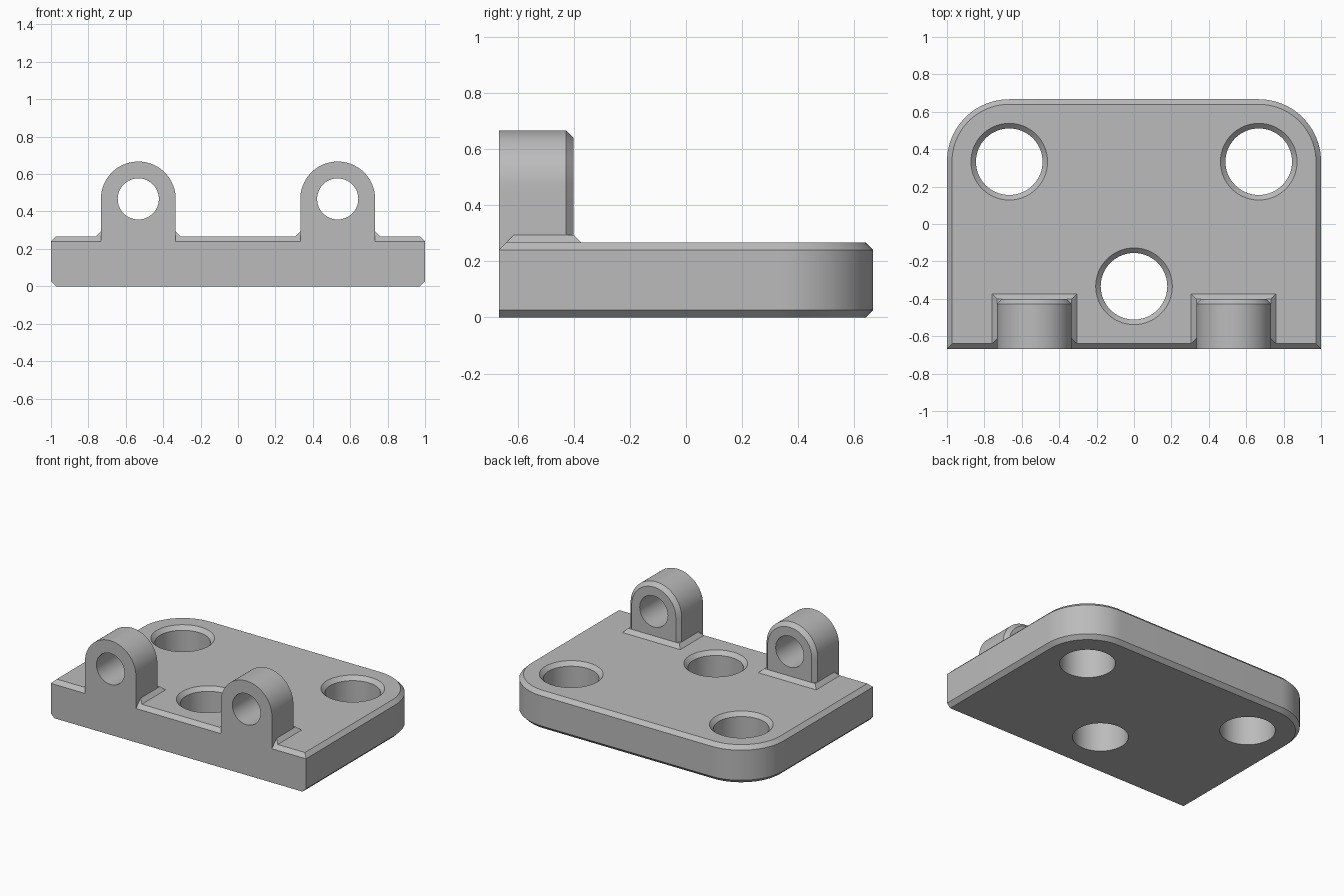
import bpy, bmesh
from math import sin, cos, pi, radians
from mathutils import Vector

cube = bpy.data.objects.get("Cube")
if cube:
    bpy.data.objects.remove(cube)

HALF_X, HALF_Y, HEIGHT = 1.0, 0.667, 0.267
CHAMFER = 0.027
CORNER = 0.333                      # rounded back corners
HOLE_R, HOLES = 0.178, [(-0.667, 0.333), (0.667, 0.333), (0, -0.333)]
LUG_X, LUG_R, LUG_Z, LUG_BACK = 0.533, 0.2, 0.467, -0.4
PIN_R = 0.11

grey = bpy.data.materials.new("plain grey")
grey.use_nodes = True
grey.diffuse_color = (0.5, 0.5, 0.5, 1)
grey.node_tree.nodes["Principled BSDF"].inputs["Base Color"].default_value = grey.diffuse_color


def arc(cx, cy, r, start, end, steps):
    angles = [radians(start + (end - start) * i / steps) for i in range(steps + 1)]
    return [(cx + r * cos(a), cy + r * sin(a)) for a in angles]


def loft(name, rings):
    """Closed solid through matching rings of points."""
    bm = bmesh.new()
    loops = [[bm.verts.new(p) for p in ring] for ring in rings]
    for a, b in zip(loops, loops[1:]):
        for i in range(len(a)):
            j = (i + 1) % len(a)
            bm.faces.new((a[i], a[j], b[j], b[i]))
    bm.faces.new(loops[0])
    bm.faces.new(loops[-1])
    bmesh.ops.recalc_face_normals(bm, faces=bm.faces)
    mesh = bpy.data.meshes.new(name)
    bm.to_mesh(mesh)
    bm.free()
    mesh.materials.append(grey)
    obj = bpy.data.objects.new(name, mesh)
    bpy.context.collection.objects.link(obj)
    return obj


def combine(target, other, operation):
    """Apply a boolean and discard the helper."""
    mod = target.modifiers.new("boolean", 'BOOLEAN')
    mod.object, mod.operation, mod.solver = other, operation, 'EXACT'
    bpy.context.view_layer.objects.active = target
    bpy.ops.object.modifier_apply(modifier=mod.name)
    bpy.data.objects.remove(other)


def plate_ring(z, inset, front_inset):
    cx, cy, x, y = HALF_X - CORNER, HALF_Y - CORNER, HALF_X - inset, front_inset - HALF_Y
    pts = [(-x, y), (x, y)]
    pts += arc(cx, cy, CORNER - inset, 0, 90, 20)
    pts += arc(-cx, cy, CORNER - inset, 90, 180, 20)
    return [(px, py, z) for px, py in pts]


def circle_ring(cx, cy, r, z):
    return [(x, y, z) for x, y in arc(cx, cy, r, 0, 360, 64)[:-1]]


def lug_ring(cx, y, inset):
    r = LUG_R - inset
    pts = [(cx - r, 0.1), (cx + r, 0.1)] + arc(cx, LUG_Z, r, 0, 180, 40)
    return [(px, y, pz) for px, pz in pts]


def flare_ring(cx, z, half, front, back):
    return [(cx - half, front, z), (cx + half, front, z),
            (cx + half, back, z), (cx - half, back, z)]


# Base plate: chamfered rim, square lower front edge
bracket = loft("hinge_bracket", [
    plate_ring(0, CHAMFER, 0), plate_ring(CHAMFER, 0, 0),
    plate_ring(HEIGHT - CHAMFER, 0, 0), plate_ring(HEIGHT, CHAMFER, CHAMFER)])

# Lugs with a sloped collar at the foot and a pin hole
for cx in (-LUG_X, LUG_X):
    front, wide = CHAMFER - HALF_Y, LUG_R + CHAMFER
    collar = loft("lug_collar", [
        flare_ring(cx, 0.15, wide, front, LUG_BACK + CHAMFER),
        flare_ring(cx, HEIGHT, wide, front, LUG_BACK + CHAMFER),
        flare_ring(cx, HEIGHT + CHAMFER, LUG_R, front + CHAMFER, LUG_BACK)])
    lug = loft("lug", [lug_ring(cx, -HALF_Y, 0), lug_ring(cx, LUG_BACK - CHAMFER, 0),
                       lug_ring(cx, LUG_BACK, CHAMFER)])
    pin = loft("pin_hole", [[(x, y, z) for x, z, y in circle_ring(cx, LUG_Z, PIN_R, d)]
                            for d in (-1, 0)])
    combine(lug, pin, 'DIFFERENCE')
    combine(bracket, collar, 'UNION')
    combine(bracket, lug, 'UNION')

# Countersunk mounting holes
for cx, cy in HOLES:
    cutter = loft("mounting_hole", [
        circle_ring(cx, cy, HOLE_R, -0.1),
        circle_ring(cx, cy, HOLE_R, HEIGHT - CHAMFER),
        circle_ring(cx, cy, HOLE_R + 2 * CHAMFER, HEIGHT + CHAMFER)])
    combine(bracket, cutter, 'DIFFERENCE')

# Smooth curved walls, crisp edges
bpy.ops.object.select_all(action='DESELECT')
bracket.select_set(True)
bpy.context.view_layer.objects.active = bracket
bpy.ops.object.shade_smooth_by_angle(angle=radians(30))
